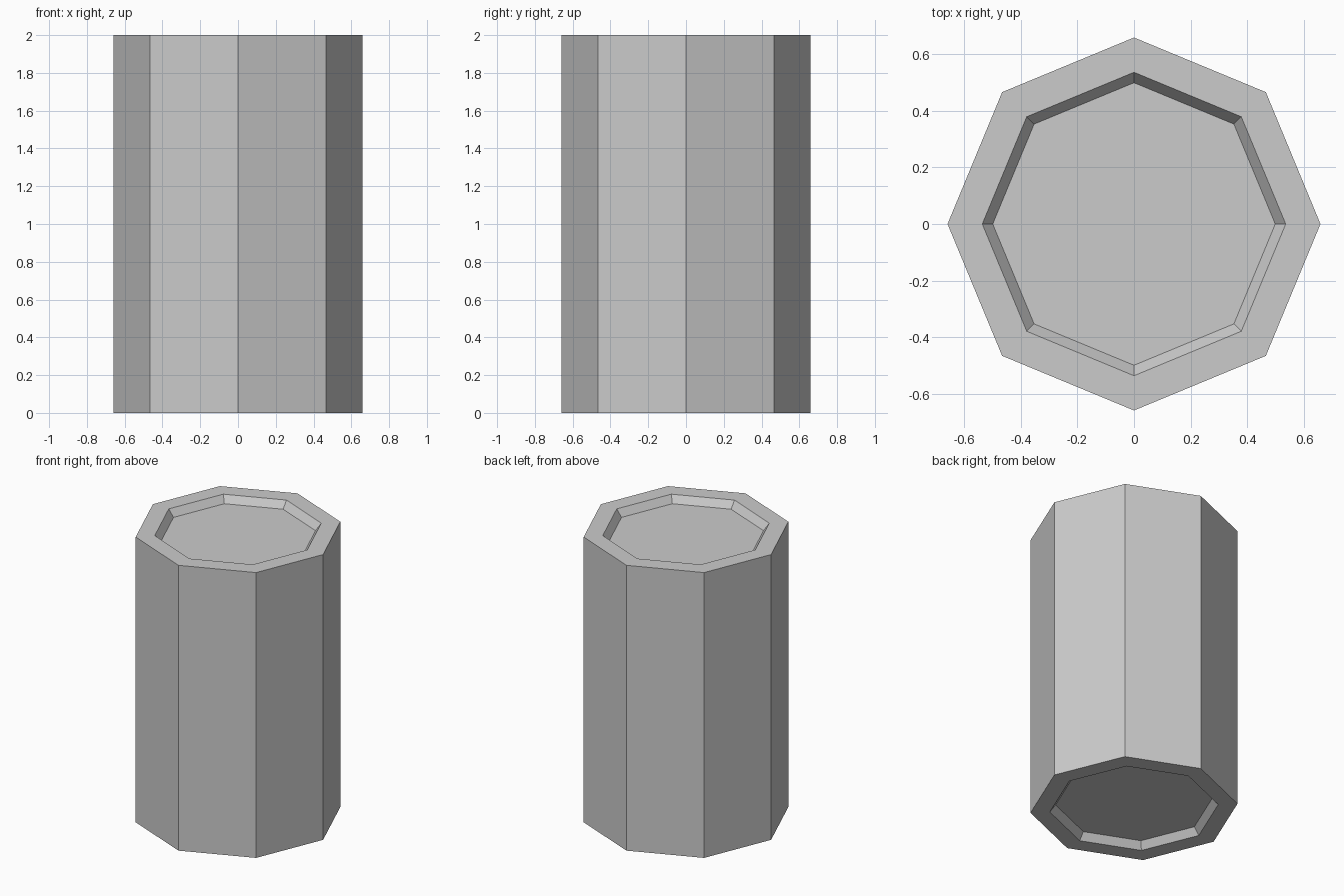
import bpy
import bmesh
from math import cos, sin, tau

cube = bpy.data.objects.get("Cube")
if cube:
    bpy.data.objects.remove(cube, do_unlink=True)

SIDES = 8
HEIGHT = 2.0
DEPTH = 0.05
OUTER, RIM, FLOOR = 0.66, 0.537, 0.5

grey = bpy.data.materials.new("light_grey")
grey.use_nodes = True
colour = (0.6, 0.6, 0.6, 1)
grey.diffuse_color = colour
grey.node_tree.nodes["Principled BSDF"].inputs["Base Color"].default_value = colour

# Profile from the bottom recess, up the wall, to the top recess
profile = [
    (FLOOR, DEPTH), (RIM, 0), (OUTER, 0),
    (OUTER, HEIGHT), (RIM, HEIGHT), (FLOOR, HEIGHT - DEPTH),
]

bm = bmesh.new()
angles = [tau * i / SIDES for i in range(SIDES)]
rings = [[bm.verts.new((r * cos(a), r * sin(a), z)) for a in angles]
         for r, z in profile]

# Side, rim and recess faces
for low, high in zip(rings, rings[1:]):
    for i in range(SIDES):
        j = (i + 1) % SIDES
        bm.faces.new((low[i], low[j], high[j], high[i]))

# Recessed end panels
bm.faces.new(rings[0][::-1])
bm.faces.new(rings[-1])
bmesh.ops.recalc_face_normals(bm, faces=bm.faces)

mesh = bpy.data.meshes.new("octagonal_drum")
bm.to_mesh(mesh)
bm.free()
mesh.materials.append(grey)
drum = bpy.data.objects.new("octagonal_drum", mesh)
bpy.context.collection.objects.link(drum)
